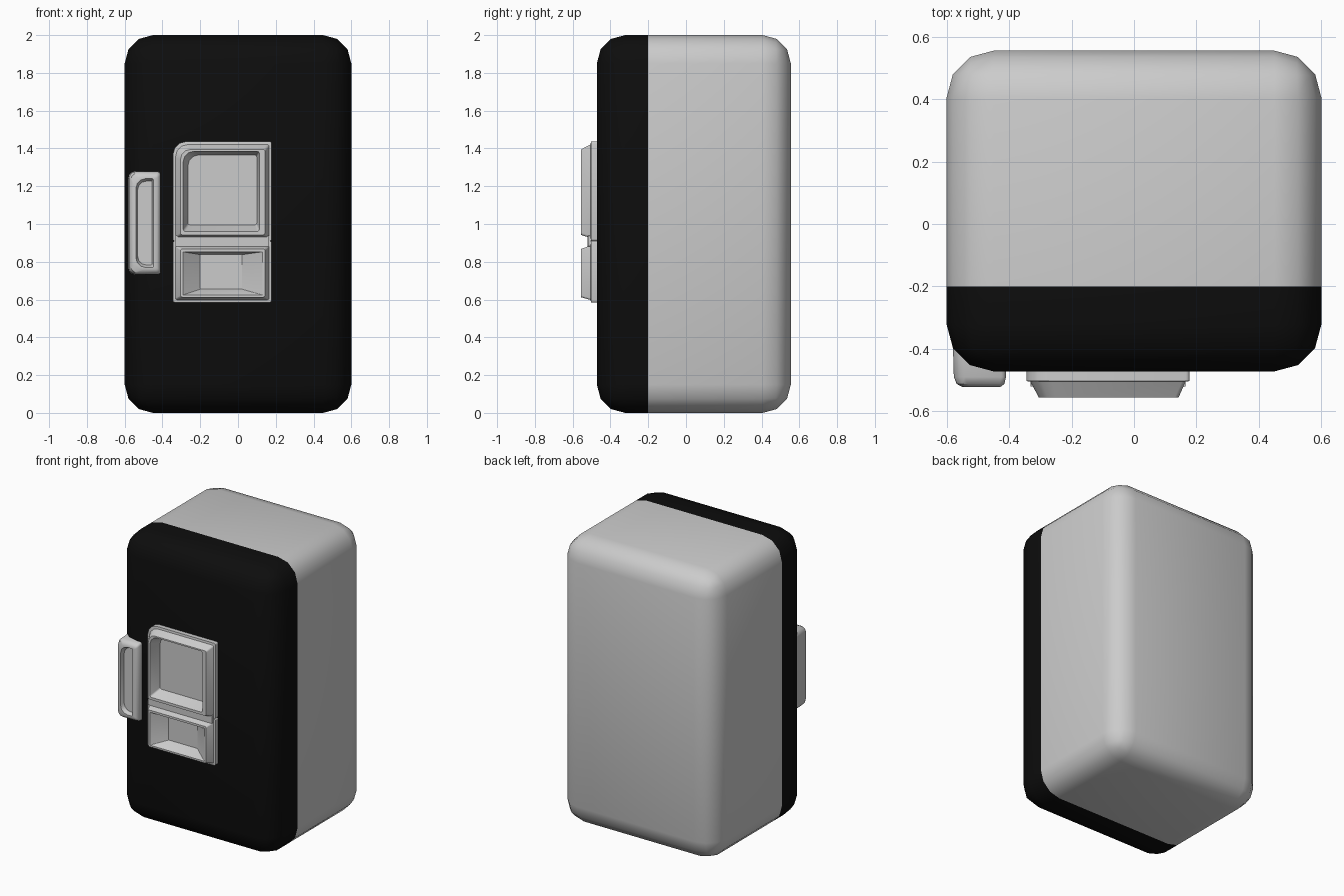
import bpy, bmesh, math
from mathutils import Vector

if "Cube" in bpy.data.objects:
    bpy.data.objects.remove(bpy.data.objects["Cube"])

SEAM = -0.2


def finish(bm, name, angle=None):
    bmesh.ops.recalc_face_normals(bm, faces=bm.faces)
    mesh = bpy.data.meshes.new(name)
    bm.to_mesh(mesh)
    bm.free()
    ob = bpy.data.objects.new(name, mesh)
    bpy.context.collection.objects.link(ob)
    bpy.ops.object.select_all(action='DESELECT')
    ob.select_set(True)
    bpy.context.view_layer.objects.active = ob
    if angle is None:
        bpy.ops.object.shade_smooth()
    elif angle > 0:
        bpy.ops.object.shade_smooth_by_angle(angle=math.radians(angle))
    return ob


def shell_half(name, keep_front):
    """Rounded box cut at the door seam."""
    bm = bmesh.new()
    bmesh.ops.create_cube(bm, size=1)
    for v in bm.verts:
        v.co = Vector((v.co.x * 1.2, v.co.y * 1.027 + 0.0415, v.co.z * 2 + 1))
    bmesh.ops.bevel(bm, geom=bm.edges[:], offset=0.15, segments=3,
                    profile=0.5, affect='EDGES')
    bmesh.ops.bisect_plane(bm, geom=bm.verts[:] + bm.edges[:] + bm.faces[:],
                           plane_co=(0, SEAM, 0), plane_no=(0, 1, 0),
                           clear_outer=keep_front, clear_inner=not keep_front)
    return finish(bm, name)


def outline(x0, x1, z0, z1, radii, seg=3):
    """Rounded rectangle; radii in order bottom left, bottom right, top right, top left."""
    pts = []
    corners = ((x0, z0, 1, 1), (x1, z0, -1, 1), (x1, z1, -1, -1), (x0, z1, 1, -1))
    for i, ((x, z, sx, sz), r) in enumerate(zip(corners, radii)):
        for k in range(seg + 1):
            a = math.pi * (1 + i / 2) + math.pi / 2 * k / seg
            pts.append((x + sx * r + r * math.cos(a), z + sz * r + r * math.sin(a)))
    return pts


def loft(name, rings, angle):
    """Skin a stack of outlines (y, x0, x1, z0, z1, radii), capped at both ends."""
    bm = bmesh.new()
    loops = [[bm.verts.new((x, y, z)) for x, z in outline(*rest)] for y, *rest in rings]
    for a, b in zip(loops, loops[1:]):
        for i in range(len(a)):
            j = (i + 1) % len(a)
            bm.faces.new((a[i], a[j], b[j], b[i]))
    bm.faces.new(loops[0])
    bm.faces.new(loops[-1])
    return finish(bm, name, angle)


# cabinet and black door
shell_half("cabinet", False)
door = shell_half("door", True)
black = bpy.data.materials.new("black")
black.diffuse_color = (0.004, 0.004, 0.004, 1)
black.use_nodes = True
black.node_tree.nodes["Principled BSDF"].inputs["Base Color"].default_value = black.diffuse_color
door.data.materials.append(black)

# door handle with shallow grip recess
h = (0.035, 0.015, 0.015, 0.035)
g = (0.05, 0.008, 0.008, 0.05)
loft("door_handle", [
    (-0.385, -0.58, -0.41, 0.73, 1.28, h),
    (-0.49, -0.577, -0.41, 0.733, 1.277, h),
    (-0.512, -0.568, -0.415, 0.742, 1.268, h),
    (-0.522, -0.55, -0.428, 0.758, 1.252, g),
    (-0.522, -0.54, -0.447, 0.77, 1.24, g),
    (-0.495, -0.532, -0.454, 0.782, 1.228, g)], 40)

# control panel with one large rounded corner
s = 0.012
big = (s, s, s, 0.07)
mid = (s, s, s, 0.055)
loft("control_panel", [
    (-0.46, -0.345, 0.178, 0.91, 1.437, big),
    (-0.503, -0.345, 0.178, 0.91, 1.437, big),
    (-0.505, -0.332, 0.165, 0.926, 1.422, big),
    (-0.555, -0.305, 0.143, 0.942, 1.395, mid),
    (-0.555, -0.29, 0.113, 0.96, 1.385, mid),
    (-0.48, -0.265, 0.1, 0.995, 1.365, mid)], 31)

# dispenser tray with sloping walls
c = (s, s, s, s)
t = (0.003,) * 4
loft("dispenser_tray", [
    (-0.46, -0.345, 0.178, 0.585, 0.91, c),
    (-0.503, -0.345, 0.178, 0.585, 0.91, c),
    (-0.505, -0.332, 0.165, 0.598, 0.886, c),
    (-0.555, -0.305, 0.143, 0.612, 0.868, c),
    (-0.555, -0.292, 0.13, 0.624, 0.853, t),
    (-0.478, -0.2, 0.022, 0.655, 0.838, t)], 25)

# bar between the two panels
loft("panel_divider", [
    (-0.47, -0.332, 0.165, 0.882, 0.938, t),
    (-0.52, -0.332, 0.165, 0.882, 0.938, t)], 25)
